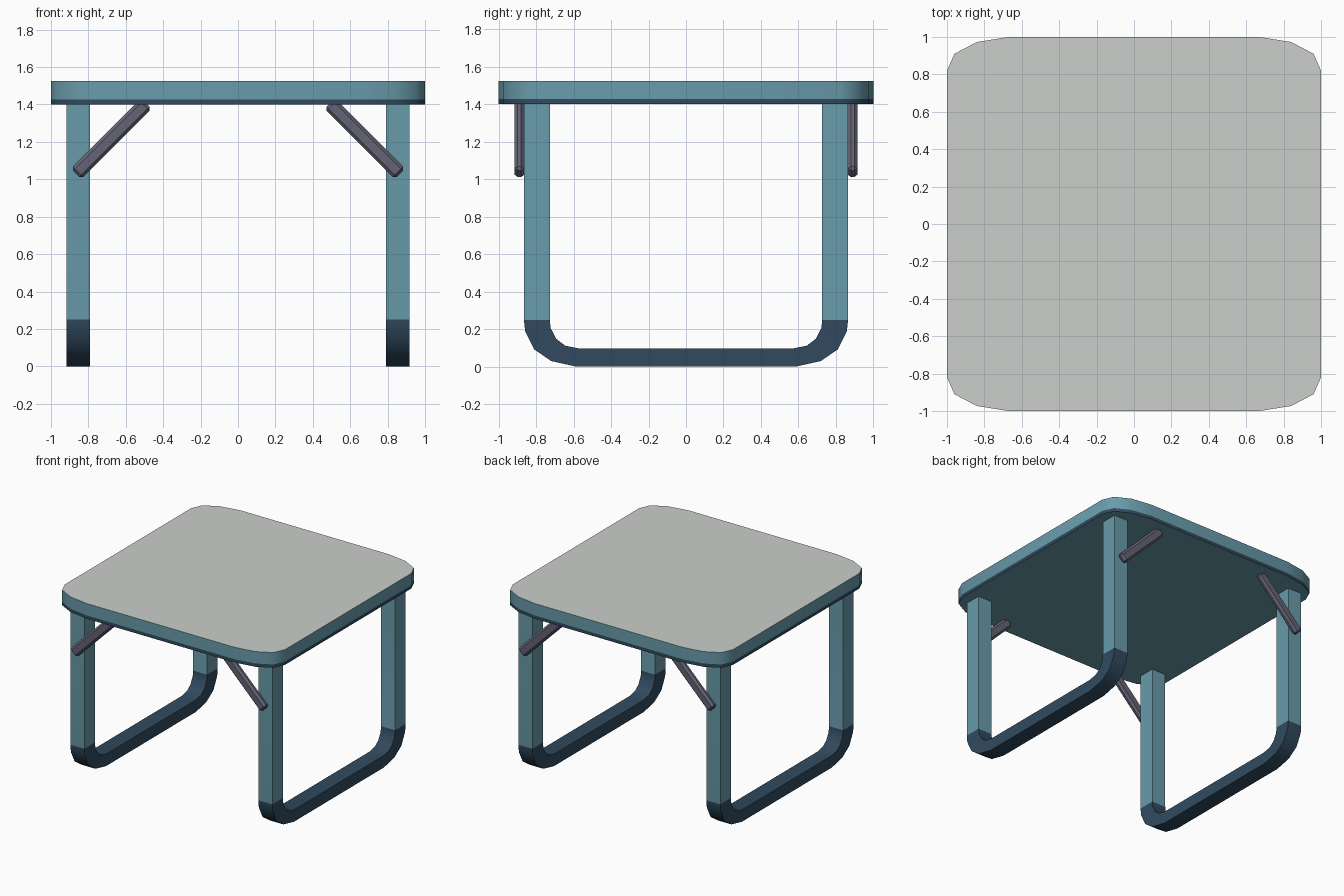
import bpy, bmesh, math
from mathutils import Matrix, Vector

if "Cube" in bpy.data.objects:
    bpy.data.objects.remove(bpy.data.objects["Cube"])


def material(name, rgb):
    m = bpy.data.materials.new(name)
    lin = [c / 12.92 if c <= 0.04045 else ((c + 0.055) / 1.055) ** 2.4 for c in rgb]
    m.diffuse_color = (*lin, 1)
    m.use_nodes = True
    m.node_tree.nodes["Principled BSDF"].inputs["Base Color"].default_value = m.diffuse_color
    return m


teal = material("teal", (0.41, 0.61, 0.67))
navy = material("dark_blue", (0.19, 0.29, 0.37))
grey = material("light_grey", (0.80, 0.81, 0.80))
steel = material("steel_grey", (0.39, 0.39, 0.46))


def finish(bm, name, mats):
    bmesh.ops.recalc_face_normals(bm, faces=bm.faces)
    me = bpy.data.meshes.new(name)
    bm.to_mesh(me)
    bm.free()
    for m in mats:
        me.materials.append(m)
    ob = bpy.data.objects.new(name, me)
    bpy.context.collection.objects.link(ob)
    bpy.context.view_layer.objects.active = ob
    ob.select_set(True)
    bpy.ops.object.shade_smooth_by_angle(angle=math.radians(42))
    ob.select_set(False)
    return ob


def bridge(bm, a, b, mat):
    n = len(a)
    for i in range(n):
        j = (i + 1) % n
        bm.faces.new((a[i], a[j], b[j], b[i])).material_index = mat


# Table top: rounded slab with a dark lower rim and grey surface
corner = [(1, 0.82), (0.96, 0.91), (0.84, 0.973), (0.67, 1)]
outline = []
for sx, sy, step in ((1, 1, 1), (-1, 1, -1), (-1, -1, 1), (1, -1, -1)):
    outline += [(x * sx, y * sy) for x, y in corner[::step]]
bm = bmesh.new()
rings = [[bm.verts.new((x, y, z)) for x, y in outline] for z in (1.4, 1.427, 1.525)]
bridge(bm, rings[0], rings[1], 1)
bridge(bm, rings[1], rings[2], 0)
bm.faces.new(rings[0]).material_index = 0
bm.faces.new(rings[2]).material_index = 2
finish(bm, "table_top", (teal, navy, grey))

# U-shaped leg frames: (outer y, z), (inner y, z) sections from top to floor
half = [((0.865, 1.4), (0.727, 1.4)), ((0.865, 0.25), (0.727, 0.25)),
        ((0.858, 0.188), (0.722, 0.205)), ((0.81, 0.092), (0.692, 0.148)),
        ((0.72, 0.03), (0.645, 0.112)), ((0.585, 0), (0.575, 0.098))]
path = half + [((-o[0], o[1]), (-i[0], i[1])) for o, i in reversed(half)]
for side, name in ((-1, "left_leg_frame"), (1, "right_leg_frame")):
    bm = bmesh.new()
    x0, x1 = side * 0.79, side * 0.917
    loops = [[bm.verts.new((x, *p)) for x, p in ((x0, o), (x1, o), (x1, i), (x0, i))]
             for o, i in path]
    for k in range(len(loops) - 1):
        upright = k in (0, len(loops) - 2)
        bridge(bm, loops[k], loops[k + 1], 0 if upright else 1)
    bm.faces.new(loops[0])
    bm.faces.new(loops[-1])
    finish(bm, name, (teal, navy))

# Diagonal braces: chamfered bars on the outer faces of the legs
for sx in (-1, 1):
    for sy in (-1, 1):
        a, b = Vector((0.866, 0, 1.029)), Vector((0.49, 0, 1.405))
        bm = bmesh.new()
        bmesh.ops.create_cube(bm, size=1)
        bmesh.ops.scale(bm, vec=((b - a).length, 0.05, 0.08), verts=bm.verts)
        bmesh.ops.bevel(bm, geom=bm.edges[:], offset=0.016, segments=1, affect='EDGES')
        mid = (a + b) / 2
        place = (Matrix.Translation((sx * mid.x, sy * 0.889, mid.z))
                 @ Matrix.Rotation(sx * math.radians(45), 4, 'Y'))
        bmesh.ops.transform(bm, matrix=place, verts=bm.verts)
        ob = finish(bm, f"{'front' if sy < 0 else 'back'}_{'left' if sx < 0 else 'right'}_brace", (steel,))
        ob.data.shade_flat()
